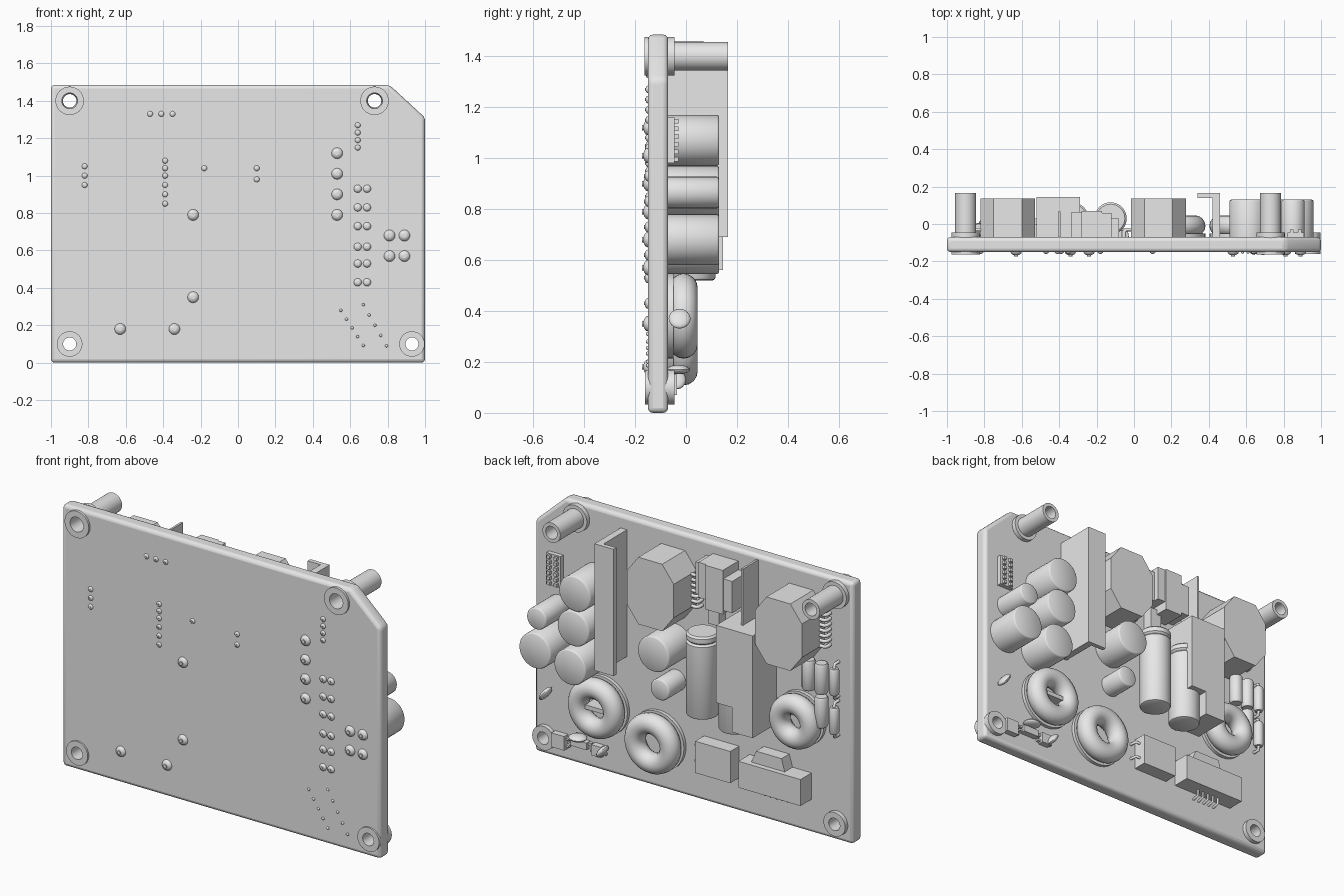
import bpy, bmesh, math
from mathutils import Vector

old = bpy.data.objects.get("Cube")
if old:
    bpy.data.objects.remove(old, do_unlink=True)

grey = bpy.data.materials.new("plain grey")
grey.use_nodes = True
COLOUR = (0.8, 0.8, 0.8, 1)
grey.diffuse_color = COLOUR
grey.node_tree.nodes["Principled BSDF"].inputs["Base Color"].default_value = COLOUR

FRONT, BACK = -0.15, -0.07     # faces of the board


def finish(name, bm, smooth=True):
    bmesh.ops.recalc_face_normals(bm, faces=bm.faces)
    mesh = bpy.data.meshes.new(name)
    bm.to_mesh(mesh)
    bm.free()
    mesh.materials.append(grey)
    ob = bpy.data.objects.new(name, mesh)
    bpy.context.collection.objects.link(ob)
    bpy.ops.object.select_all(action='DESELECT')
    ob.select_set(True)
    bpy.context.view_layer.objects.active = ob
    if smooth:
        bpy.ops.object.shade_smooth_by_angle(angle=math.radians(35))
    return ob


def prism(name, outline, y0, y1, bevel=0):
    """Extrude an x-z outline along y."""
    bm = bmesh.new()
    face = bm.faces.new([bm.verts.new((x, y0, z)) for x, z in outline])
    new = bmesh.ops.extrude_face_region(bm, geom=[face])["geom"]
    bmesh.ops.translate(bm, vec=(0, y1 - y0, 0),
                        verts=[v for v in new if isinstance(v, bmesh.types.BMVert)])
    if bevel:
        bmesh.ops.bevel(bm, geom=bm.edges[:], offset=bevel, segments=3,
                        profile=0.5, affect='EDGES')
    return finish(name, bm, False)


def box(name, x0, x1, z0, z1, top, y0=BACK):
    return prism(name, [(x0, z0), (x1, z0), (x1, z1), (x0, z1)], y0, top)


def lathe(name, centre, profile, axis='y', closed=False, sides=32):
    """Revolve (radius, height) points around the y or z axis."""
    bm = bmesh.new()
    rings = []
    for r, h in profile:
        ring = []
        for i in range(sides if r > 0 else 1):
            a = 2 * math.pi * i / sides
            p, q = r * math.cos(a), r * math.sin(a)
            local = Vector((p, h, q)) if axis == 'y' else Vector((p, q, h))
            ring.append(bm.verts.new(local + Vector(centre)))
        rings.append(ring)
    pairs = list(zip(rings, rings[1:])) + ([(rings[-1], rings[0])] if closed else [])
    for a, b in pairs:
        for i in range(sides):
            j = (i + 1) % sides
            quad = [a[i % len(a)], a[j % len(a)], b[j % len(b)], b[i % len(b)]]
            bm.faces.new(list(dict.fromkeys(quad)))
    return finish(name, bm)


def blob(name, centre, size, tilt=0):
    bm = bmesh.new()
    bmesh.ops.create_uvsphere(bm, u_segments=16, v_segments=10, radius=1)
    bmesh.ops.scale(bm, vec=size, verts=bm.verts)
    ob = finish(name, bm)
    ob.location, ob.rotation_euler = centre, (0, tilt, 0)
    return ob


def wire(name, points, r):
    curve = bpy.data.curves.new(name, 'CURVE')
    curve.dimensions = '3D'
    curve.bevel_depth, curve.bevel_resolution, curve.use_fill_caps = r, 2, True
    line = curve.splines.new('POLY')
    line.points.add(len(points) - 1)
    for p, co in zip(line.points, points):
        p.co = (*co, 1)
    curve.materials.append(grey)
    ob = bpy.data.objects.new(name, curve)
    bpy.context.collection.objects.link(ob)


# Board with a clipped corner and four mounting holes
board = prism("circuit_board", [(-1, 0), (1, 0), (1, 1.31), (0.81, 1.485), (-1, 1.485)],
              FRONT, BACK, 0.02)
MOUNTS = [(-0.9, 1.4, 0.165), (0.73, 1.4, 0.165), (-0.9, 0.1, -0.045), (0.93, 0.1, -0.045)]
for x, z, top in MOUNTS:
    tall = top > 0
    hole, outer = (0.042, 0.076) if tall else (0.035, 0.068)
    cutter = lathe("hole_cutter", (x, 0, z), [(0, -0.3), (hole + 0.005, -0.3),
                                              (hole + 0.005, 0.1), (0, 0.1)])
    cutter.hide_render = True
    cut = board.modifiers.new("hole", 'BOOLEAN')
    cut.operation, cut.object, cut.solver = 'DIFFERENCE', cutter, 'EXACT'
    bpy.context.view_layer.objects.active = board
    bpy.ops.object.modifier_apply(modifier=cut.name)
    bpy.data.objects.remove(cutter, do_unlink=True)
    lathe("standoff", (x, 0, z),
          [(hole, -0.162), (outer, -0.162), (outer, -0.045), (0.056, -0.045),
           (0.056, top), (hole - 0.006, top)] if tall else
          [(hole, -0.16), (outer, -0.16), (outer, top), (hole, top)], closed=True)

# Flat board faces with softly rounded rims
for poly in board.data.polygons:
    poly.use_smooth = poly.area < 0.03 and abs(poly.normal.y) < 0.99

# Solder joints on the front
SMALL = [(-0.82, (0.95, 1, 1.05)), (-0.39, (0.85, 0.9, 0.95, 1, 1.04, 1.08)),
         (-0.47, (1.33,)), (-0.41, (1.33,)), (-0.35, (1.33,)), (-0.18, (1.04,)),
         (0.1, (0.98, 1.04)), (0.64, (1.15, 1.19, 1.23, 1.27))]
LARGE = [(0.53, (0.79, 0.9, 1.01, 1.12)), (-0.24, (0.35, 0.79)), (-0.63, (0.18,)),
         (-0.34, (0.18,)), (0.81, (0.57, 0.68)), (0.89, (0.57, 0.68))]
PAIRS = [(x, (0.43, 0.53, 0.62, 0.73, 0.83, 0.93)) for x in (0.64, 0.69)]
for group, r in ((SMALL, 0.015), (LARGE, 0.03), (PAIRS, 0.021)):
    for x, heights in group:
        for z in heights:
            lathe("solder_joint", (x, FRONT, z),
                  [(r, 0), (r * 0.9, -r * 0.25), (r * 0.65, -r * 0.45), (r * 0.35, -r * 0.55),
                   (r * 0.35, -r * 0.75), (0, -r * 0.75)], sides=16)
for i in range(5):
    for x, z in ((0.55 + 0.03 * i, 0.28 - 0.047 * i), (0.67 + 0.031 * i, 0.31 - 0.055 * i)):
        blob("tiny_joint", (x, FRONT, z), (0.008, 0.008, 0.008))

# Upright capacitors
for x, z, r, h in [(0.61, 1.07, 0.1, 0.2), (0.62, 0.87, 0.1, 0.2), (0.64, 0.645, 0.1, 0.2),
                   (0.86, 0.68, 0.1, 0.2), (0.85, 0.865, 0.062, 0.2),
                   (0.115, 0.86, 0.1, 0.2), (0.11, 0.64, 0.06, 0.15)]:
    lathe("upright_capacitor", (x, BACK, z),
          [(0, 0), (r, 0), (r, h - 0.008), (r - 0.003, h - 0.003), (r - 0.008, h), (0, h)])

# Capacitors lying against the board, with a crimp groove near the top
for x, z in ((-0.125, 0.55), (-0.33, 0.52)):
    r, h = 0.086, 0.47
    lathe("lying_capacitor", (x, 0.03, z),
          [(0, 0), (r - 0.012, 0), (r - 0.004, 0.004), (r, 0.012), (r, h - 0.055),
           (r - 0.01, h - 0.045), (r, h - 0.035), (r, h - 0.01), (r - 0.01, h), (0, h)], 'z')

# Heat sink with a folded lip
sink = bmesh.new()
face = sink.faces.new([sink.verts.new((x, y, 0.69)) for x, y in
                       ((0.46, BACK), (0.46, 0.165), (0.34, 0.165), (0.34, 0.14),
                        (0.42, 0.14), (0.42, BACK))])
new = bmesh.ops.extrude_face_region(sink, geom=[face])["geom"]
bmesh.ops.translate(sink, vec=(0, 0, 0.72),
                    verts=[v for v in new if isinstance(v, bmesh.types.BMVert)])
finish("heat_sink", sink, False)

# Eight-sided transformers with a row of leads
for x, z in ((0.13, 1.2), (-0.675, 1.19)):
    w, h, c, d = 0.147, 0.19, 0.075, 0.095
    prism("transformer", [(x - w, z - d), (x - c, z - h), (x + c, z - h), (x + w, z - d),
                          (x + w, z + d), (x + c, z + h), (x - c, z + h), (x - w, z + d)],
          BACK, 0.135)
    for i in range(7):
        lz = z - 0.09 + 0.03 * i
        wire("transformer_lead", [(x - w + 0.02, -0.03, lz), (x - w - 0.025, -0.03, lz),
                                  (x - w - 0.035, -0.04, lz), (x - w - 0.035, BACK, lz)], 0.01)

# Block parts near the middle
prism("stepped_block", [(-0.52, 0.56), (-0.39, 0.56), (-0.39, 0.7), (-0.29, 0.7),
                        (-0.29, 1.14), (-0.52, 1.14)], BACK, 0.145)
box("thin_plate", -0.405, -0.393, 0.95, 1.46, 0.068)
box("relay_low", -0.12, -0.08, 1.22, 1.4, 0.03)
box("relay_side", -0.17, -0.12, 1.22, 1.42, 0.06)
box("relay_body", -0.28, -0.17, 1.17, 1.42, 0.07)
box("relay_cover", -0.335, -0.28, 1.19, 1.37, 0.065)
box("relay_stem", -0.2, -0.13, 1.05, 1.2, -0.01)

# Ring coils on thin base discs
for x, z, R in ((0.57, 0.38, 0.167), (0.215, 0.275, 0.167), (-0.68, 0.64, 0.152)):
    r = 0.056
    lathe("ring_coil", (x, -0.01, z),
          [(R - r + r * math.cos(math.tau * k / 16), r * math.sin(math.tau * k / 16))
           for k in range(16)], closed=True, sides=40)
    lathe("coil_base", (x, BACK, z), [(R - 0.06, 0), (R, 0), (R, 0.02), (R - 0.06, 0.02)],
          closed=True)
bar = box("coil_bar", -0.06, 0.06, -0.012, 0.012, 0.01)
bar.location = (0.57, 0, 0.38)

# Connectors along the lower edge
box("square_connector", -0.285, -0.065, 0.19, 0.37, 0.01)
box("wide_connector", -0.74, -0.35, 0.19, 0.34, 0.03)
prism("connector_latch", [(-0.62, 0.34), (-0.41, 0.34), (-0.44, 0.41), (-0.6, 0.41)],
      BACK, 0)
for i in range(5):
    x = -0.48 - 0.035 * i
    wire("connector_pin", [(x, -0.03, 0.2), (x, -0.03, 0.16), (x, BACK, 0.15)], 0.007)
for z in (0.24, 0.33):
    wire("side_pin", [(-0.075, -0.03, z), (-0.04, -0.03, z), (-0.035, BACK, z)], 0.008)

# Resistors; the outer column has bent leads
for x, z, h in ((-0.75, 0.92, 0.085), (-0.83, 0.92, 0.085), (-0.91, 0.92, 0.075),
                (-0.83, 0.73, 0.085), (-0.91, 0.7, 0.075)):
    outside = x < -0.9
    r = 0.027 if outside else 0.036
    lathe("resistor", (x, -0.03, z), [(0, -h), (r - 0.006, -h), (r, 0.012 - h), (r, h - 0.012),
                                      (r - 0.006, h), (0, h)], 'z', sides=20)
    if outside:
        e = h + 0.022
        wire("resistor_lead", [(x, BACK, z - e), (x, -0.035, z - e), (x, -0.03, z - h),
                               (x, -0.03, z + h), (x, -0.035, z + e), (x, BACK, z + e)], 0.009)

# Pin header with two columns of pins
box("pin_header", 0.82, 0.91, 0.98, 1.16, -0.045)
for i in range(6):
    for x in (0.843, 0.887):
        z = 0.995 + 0.03 * i
        box("header_pin", x - 0.009, x + 0.009, z - 0.009, z + 0.009, -0.03)

# Small chips and disc parts in the lower corner
for x, z, w, h in ((0.83, 0.11, 0.04, 0.04), (0.7, 0.13, 0.05, 0.02), (0.59, 0.12, 0.03, 0.03)):
    box("chip", x - w, x + w, z - h, z + h, -0.035)
    for sx in (-1, 1):
        for dz in (-0.5, 0.5):
            lx, lz = x + sx * (w + 0.008), z + dz * h
            box("chip_leg", lx - 0.01, lx + 0.01, lz - 0.006, lz + 0.006, -0.05)
blob("disc_capacitor", (0.9, -0.025, 0.37), (0.018, 0.043, 0.045), -0.6)
blob("disc_capacitor", (0.7, -0.03, 0.17), (0.05, 0.045, 0.018))
blob("disc_capacitor", (0.55, -0.035, 0.13), (0.045, 0.035, 0.018), 0.9)
